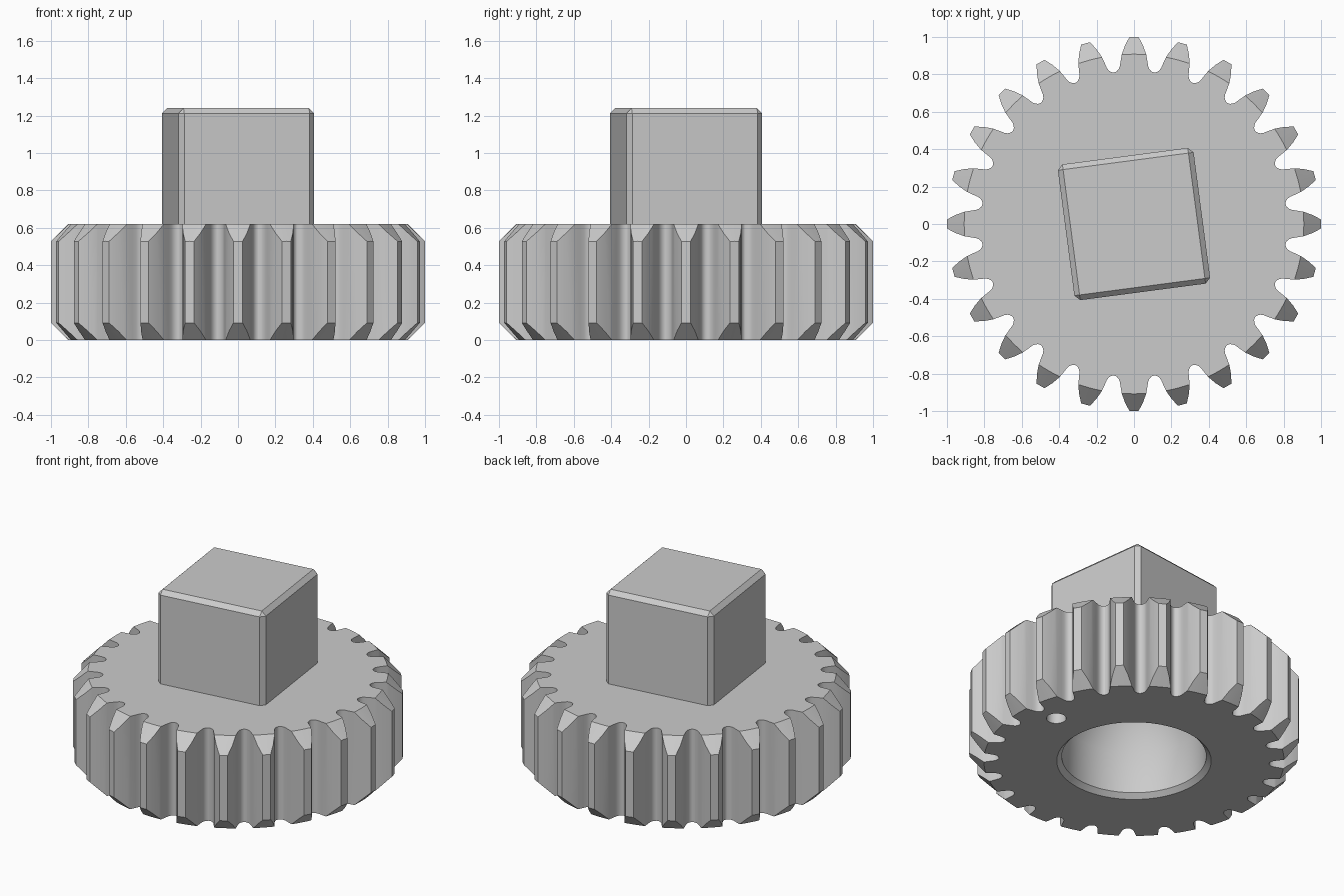
import bpy, bmesh
from math import cos, sin, radians, pi

cube = bpy.data.objects.get("Cube")
if cube:
    bpy.data.objects.remove(cube)

TEETH = 24
HEIGHT = 0.62
HALF_PITCH = 180 / TEETH

steel = bpy.data.materials.new("plain grey")
steel.use_nodes = True
grey = (0.6, 0.6, 0.6, 1)
steel.diffuse_color = grey
steel.node_tree.nodes["Principled BSDF"].inputs["Base Color"].default_value = grey


def make_object(name, bm):
    bmesh.ops.recalc_face_normals(bm, faces=bm.faces)
    mesh = bpy.data.meshes.new(name)
    bm.to_mesh(mesh)
    bm.free()
    mesh.materials.append(steel)
    obj = bpy.data.objects.new(name, mesh)
    bpy.context.collection.objects.link(obj)
    return obj


def lathe(name, profile, steps=96):
    """Spin an (r, z) profile, starting and ending on the axis, into a solid."""
    bm = bmesh.new()
    verts = [bm.verts.new((r, 0, z)) for r, z in profile]
    edges = [bm.edges.new(pair) for pair in zip(verts, verts[1:])]
    bmesh.ops.spin(bm, geom=verts + edges, cent=(0, 0, 0), axis=(0, 0, 1),
                   angle=2 * pi, steps=steps, use_merge=True)
    bmesh.ops.remove_doubles(bm, verts=bm.verts, dist=0.0001)
    return make_object(name, bm)


def combine(target, tool, operation):
    mod = target.modifiers.new(tool.name, 'BOOLEAN')
    mod.operation = operation
    mod.solver = 'EXACT'
    mod.object = tool
    bpy.context.view_layer.objects.active = target
    bpy.ops.object.modifier_apply(modifier=mod.name)
    bpy.data.objects.remove(tool)


# Toothed wheel: half a tooth as (radius, angle from tooth centre), mirrored and repeated
half_tooth = [(1.0, 1.4), (0.955, 2.9), (0.91, 4.1), (0.87, 4.75),
              (0.848, 5.1), (0.832, 5.65), (0.821, 6.5)]
tooth = [(r, -a) for r, a in reversed(half_tooth)] + half_tooth
tooth.append((0.817, HALF_PITCH))

bm = bmesh.new()
outline = []
for i in range(TEETH):
    for r, a in tooth:
        angle = radians(a + i * 2 * HALF_PITCH)
        outline.append(bm.verts.new((r * cos(angle), r * sin(angle), -0.1)))
base = bm.faces.new(outline)
top = bmesh.ops.extrude_face_region(bm, geom=[base])["geom"]
bmesh.ops.translate(bm, vec=(0, 0, HEIGHT + 0.2),
                    verts=[v for v in top if isinstance(v, bmesh.types.BMVert)])
gear = make_object("gear_with_square_head", bm)

# Conical chamfers across the tooth ends
envelope = lathe("chamfer_envelope", [(0, 0), (0.908, 0), (1.05, 0.142),
                                      (1.05, HEIGHT - 0.142), (0.908, HEIGHT), (0, HEIGHT)])
combine(gear, envelope, 'INTERSECT')

# Square head, turned half a tooth, with bevelled upright and top edges
bm = bmesh.new()
bmesh.ops.create_cube(bm, size=1)
for v in bm.verts:
    v.co.x *= 0.732
    v.co.y *= 0.732
    v.co.z = 1.24 if v.co.z > 0 else 0.5
edges = [e for e in bm.edges if max(v.co.z for v in e.verts) > 1]
bmesh.ops.bevel(bm, geom=edges, offset=0.028, segments=1, affect='EDGES')
head = make_object("square_head", bm)
head.rotation_euler.z = radians(HALF_PITCH)
bpy.context.view_layer.update()
combine(gear, head, 'UNION')

# Chamfered bore with a conical end
bore = lathe("bore", [(0, -0.03), (0.497, -0.03), (0.437, 0.03),
                      (0.437, 0.31), (0, 1.067)])
combine(gear, bore, 'DIFFERENCE')

# Small locating hole underneath
pin = lathe("pin_hole", [(0, -0.1), (0.06, -0.1), (0.06, 0.2), (0, 0.2)], 32)
pin.location = (0.696 * cos(radians(HALF_PITCH)), 0.696 * sin(radians(HALF_PITCH)), 0)
bpy.context.view_layer.update()
combine(gear, pin, 'DIFFERENCE')

# Smooth curved walls, crisp edges
bpy.ops.object.select_all(action='DESELECT')
gear.select_set(True)
bpy.context.view_layer.objects.active = gear
bpy.ops.object.shade_smooth_by_angle(angle=radians(32))
